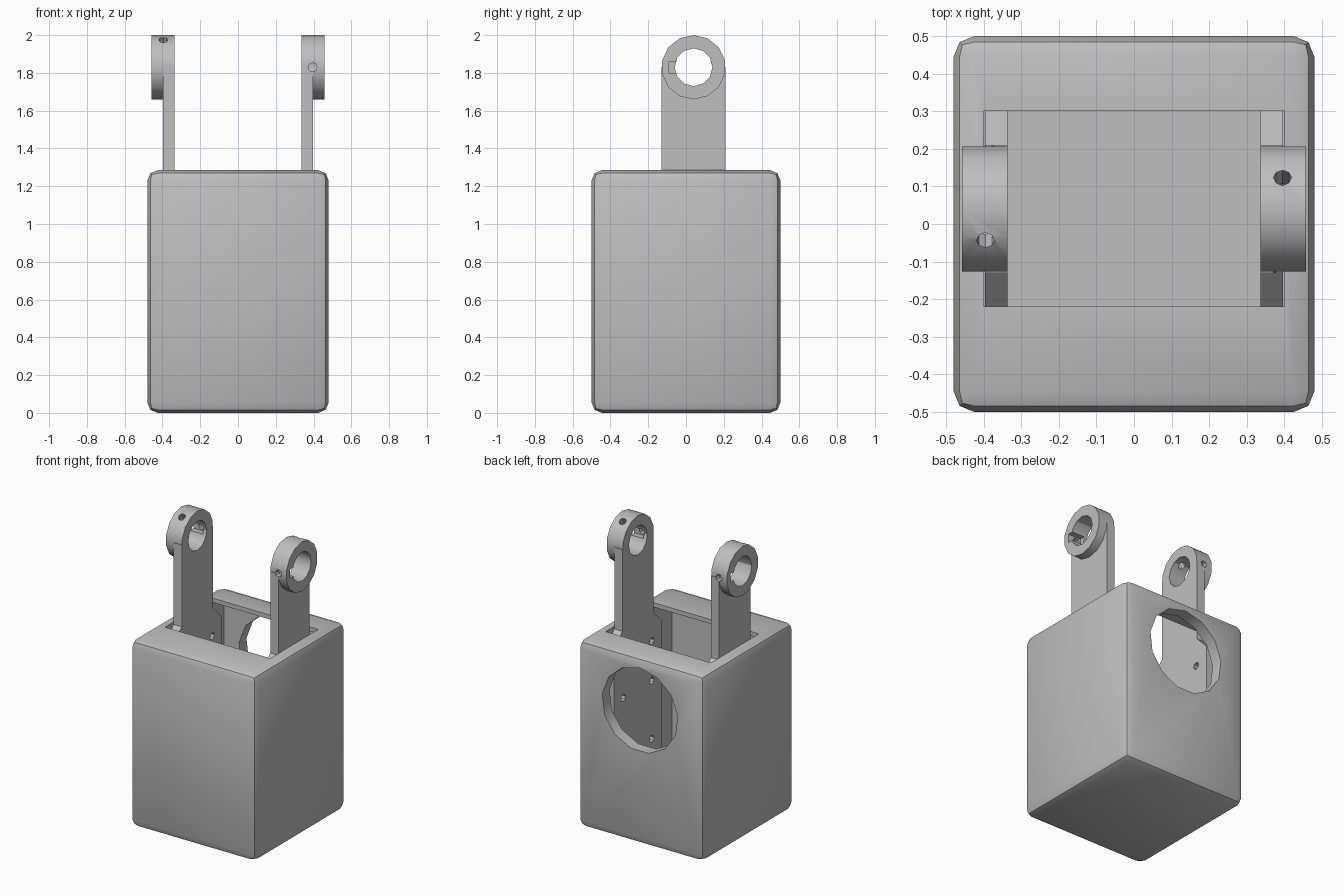
import bpy, bmesh, math
from mathutils import Matrix, Vector

cube = bpy.data.objects.get("Cube")
if cube:
    bpy.data.objects.remove(cube, do_unlink=True)

grey = bpy.data.materials.new("plain grey")
grey.use_nodes = True
grey.diffuse_color = (0.52, 0.52, 0.52, 1)
grey.node_tree.nodes["Principled BSDF"].inputs["Base Color"].default_value = (0.52, 0.52, 0.52, 1)


def finish(name, bm):
    bmesh.ops.recalc_face_normals(bm, faces=bm.faces)
    mesh = bpy.data.meshes.new(name)
    bm.to_mesh(mesh)
    bm.free()
    mesh.materials.append(grey)
    obj = bpy.data.objects.new(name, mesh)
    bpy.context.collection.objects.link(obj)
    return obj


def box(name, low, high):
    low, high = Vector(low), Vector(high)
    bm = bmesh.new()
    bmesh.ops.create_cube(bm, size=1)
    for v in bm.verts:
        v.co = (low + high) / 2 + v.co * (high - low)
    return finish(name, bm)


def cylinder(name, start, end, radius, sides):
    start, end = Vector(start), Vector(end)
    axis = end - start
    bm = bmesh.new()
    turn = axis.to_track_quat('Z', 'Y').to_matrix().to_4x4()
    bmesh.ops.create_cone(bm, cap_ends=True, segments=sides, radius1=radius, radius2=radius,
                          depth=axis.length,
                          matrix=Matrix.Translation((start + end) / 2) @ turn)
    return finish(name, bm)


def profile_plate(name, points, x0, x1):
    """Extrude a (y, z) outline along x."""
    bm = bmesh.new()
    face = bm.faces.new([bm.verts.new((x0, y, z)) for y, z in points])
    grown = bmesh.ops.extrude_face_region(bm, geom=[face])["geom"]
    bmesh.ops.translate(bm, vec=(x1 - x0, 0, 0),
                        verts=[g for g in grown if isinstance(g, bmesh.types.BMVert)])
    return finish(name, bm)


def apply_modifier(obj, mod):
    bpy.ops.object.select_all(action='DESELECT')
    bpy.context.view_layer.objects.active = obj
    obj.select_set(True)
    bpy.ops.object.modifier_apply(modifier=mod.name)


def combine(obj, other, operation='DIFFERENCE'):
    mod = obj.modifiers.new("combine", 'BOOLEAN')
    mod.operation, mod.solver, mod.object = operation, 'EXACT', other
    apply_modifier(obj, mod)
    bpy.data.objects.remove(other, do_unlink=True)


def smooth(obj, angle):
    bpy.ops.object.select_all(action='DESELECT')
    bpy.context.view_layer.objects.active = obj
    obj.select_set(True)
    bpy.ops.object.shade_smooth_by_angle(angle=math.radians(angle))


# Housing: rounded hollow box, open slot on top, round port in the back
TOP, WALL = 1.285, 0.08
housing = box("housing", (-0.48, -0.5, 0), (0.48, 0.5, TOP))
rounding = housing.modifiers.new("rounding", 'BEVEL')
rounding.width, rounding.segments = 0.055, 2
apply_modifier(housing, rounding)
combine(housing, box("cavity", (-0.4, -0.42, WALL), (0.4, 0.42, TOP - 0.03)))
combine(housing, box("top_opening", (-0.4, -0.22, 1.0), (0.4, 0.3, TOP + 0.1)))
combine(housing, cylinder("back_port", (0, 0.35, 0.93), (0, 0.6, 0.93), 0.288, 13))
smooth(housing, 40)

# Arms: shouldered plate with a ring clamp at the top
MID_Y, RING_Z, RING_R, BORE = 0.04, 1.83, 0.17, 0.1
half_outline = [(0.26, WALL), (0.26, 1.18), (RING_R, 1.27), (RING_R, RING_Z)]
outline = [(MID_Y + y, z) for y, z in half_outline]
outline += [(MID_Y - y, z) for y, z in reversed(half_outline)]

for side, name in ((1, "left_arm"), (-1, "right_arm")):
    def ring_point(distance, angle):
        a = math.radians(angle)
        return (side * 0.395, MID_Y - side * distance * math.cos(a),
                RING_Z + distance * math.sin(a))

    arm = profile_plate(name, outline, side * 0.336, side * 0.397)
    ring = cylinder("ring", (side * 0.336, MID_Y, RING_Z), (side * 0.457, MID_Y, RING_Z),
                    RING_R, 14)
    combine(arm, ring, 'UNION')
    combine(arm, cylinder("bore", (side * 0.3, MID_Y, RING_Z), (side * 0.5, MID_Y, RING_Z),
                          BORE, 12))
    # Nut pocket and set-screw holes in the ring
    pocket_y = MID_Y - side * 0.105
    combine(arm, box("nut_pocket",
                     (min(side * 0.36, side * 0.5), pocket_y - 0.025, RING_Z - 0.03),
                     (max(side * 0.36, side * 0.5), pocket_y + 0.025, RING_Z + 0.03)))
    for angle in (0, 120):
        combine(arm, cylinder("screw_hole", ring_point(0.06, angle),
                              ring_point(0.25, angle), 0.024, 8))
    # Mounting holes in the plate
    for y, z in ((-0.11, 0.41), (0.2, 0.41), (-0.11, 0.81), (0.2, 0.81), (-0.11, 1.08), (0.2, 1.08)):
        combine(arm, cylinder("mount_hole", (side * 0.3, y, z), (side * 0.45, y, z), 0.024, 8))
    smooth(arm, 30)
